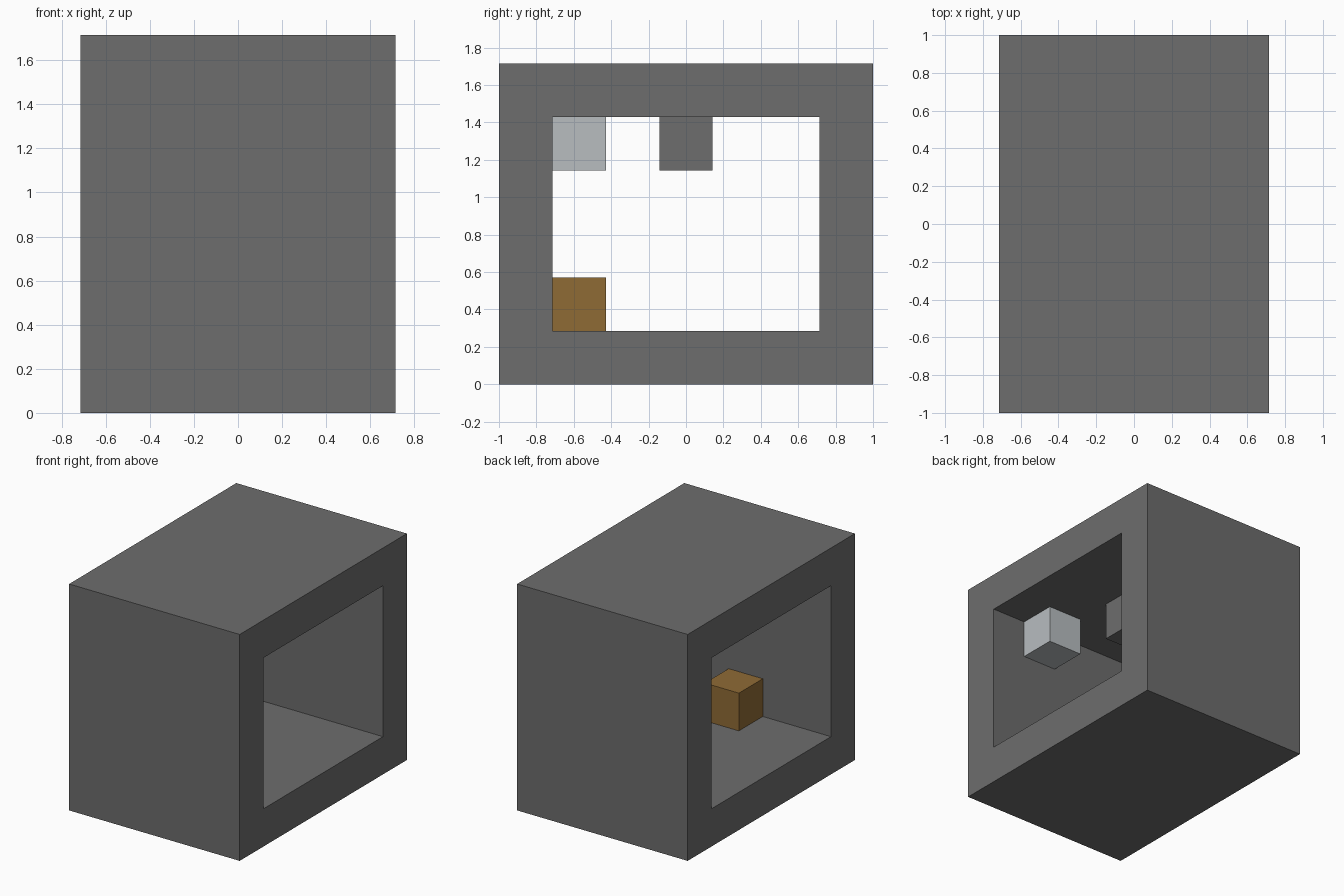
import bpy
import bmesh

if "Cube" in bpy.data.objects:
    bpy.data.objects.remove(bpy.data.objects["Cube"], do_unlink=True)

U = 2 / 7  # one block; the whole model sits on this module


def make_material(name, rgb):
    mat = bpy.data.materials.new(name)
    mat.use_nodes = True
    mat.diffuse_color = (*rgb, 1)
    bsdf = next(n for n in mat.node_tree.nodes if n.type == "BSDF_PRINCIPLED")
    bsdf.inputs["Base Color"].default_value = (*rgb, 1)
    bsdf.inputs["Roughness"].default_value = 0.8
    return mat


def make_object(name, bm, mat):
    bmesh.ops.recalc_face_normals(bm, faces=bm.faces)
    mesh = bpy.data.meshes.new(name)
    bm.to_mesh(mesh)
    bm.free()
    mesh.materials.append(mat)
    obj = bpy.data.objects.new(name, mesh)
    bpy.context.collection.objects.link(obj)
    return obj


def rectangle(half_y, low, high):
    return [(-half_y, low), (half_y, low), (half_y, high), (-half_y, high)]


def make_frame(name, outer, inner, half_x, mat):
    """Rectangular tube along x, open at both ends."""
    bm = bmesh.new()
    rings = [[bm.verts.new((x * U, y * U, z * U)) for y, z in loop]
             for x, loop in ((-half_x, outer), (half_x, outer),
                             (half_x, inner), (-half_x, inner))]
    for a, b in zip(rings, rings[1:] + rings[:1]):
        for i in range(4):
            j = (i + 1) % 4
            bm.faces.new((a[i], a[j], b[j], b[i]))
    return make_object(name, bm, mat)


def make_block(name, center, mat):
    bm = bmesh.new()
    bmesh.ops.create_cube(bm, size=U)
    bmesh.ops.translate(bm, verts=bm.verts, vec=[c * U for c in center])
    return make_object(name, bm, mat)


stone = make_material("stone grey", (0.153, 0.153, 0.153))
wood = make_material("wood brown", (0.275, 0.147, 0.036))
pale = make_material("pale grey", (0.479, 0.509, 0.527))

# Hollow shell, open on its left and right sides
make_frame("shell", rectangle(3.5, 0, 6), rectangle(2.5, 1, 5), 2.5, stone)

# Blocks inside: one on the floor, two under the ceiling
make_block("floor_block", (0, -2, 1.5), wood)
make_block("ceiling_block", (0, 0, 4.5), stone)
make_block("corner_block", (1, -2, 4.5), pale)
